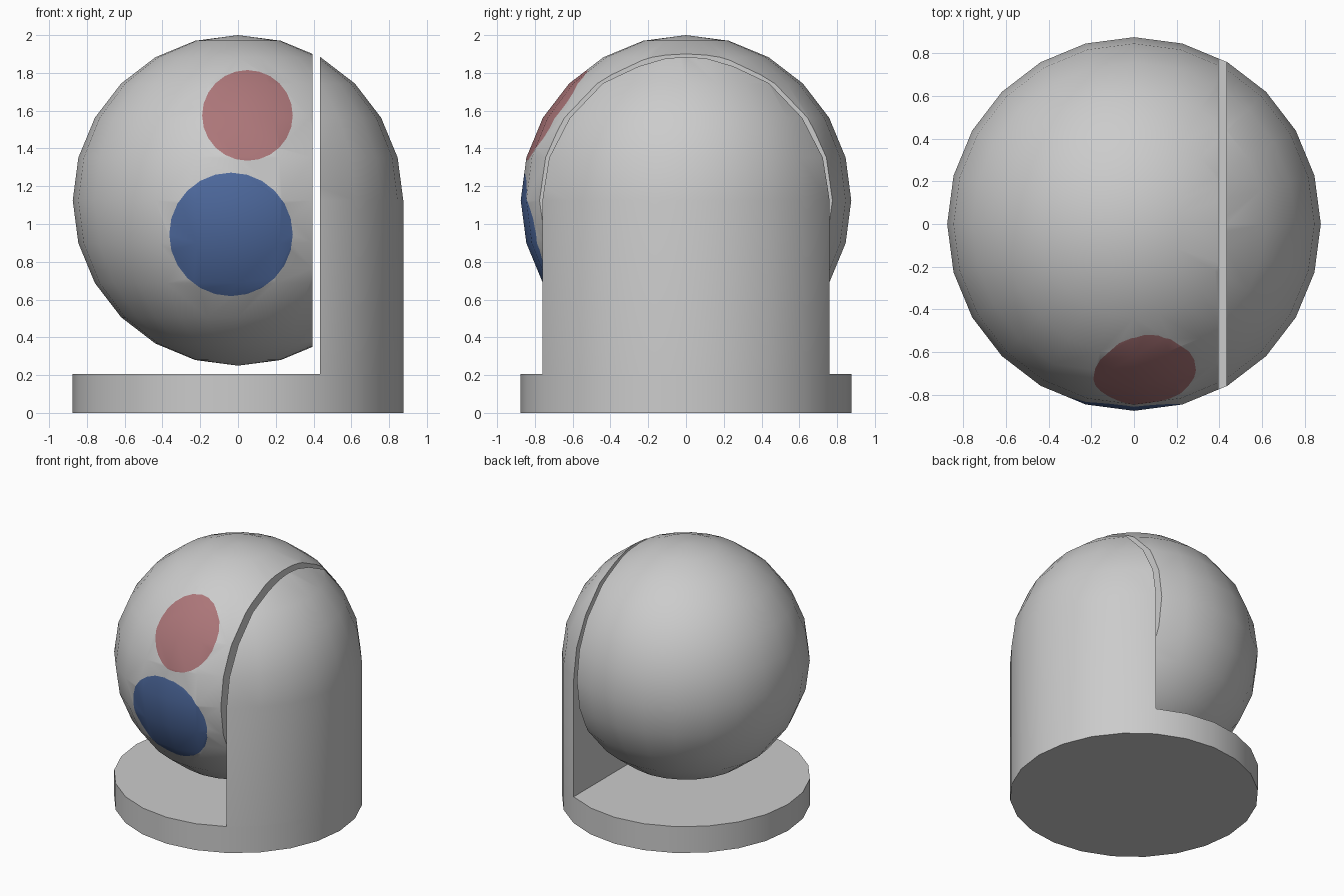
import bpy, bmesh, math

if "Cube" in bpy.data.objects:
    bpy.data.objects.remove(bpy.data.objects["Cube"])

R, CZ, SEG = 0.875, 1.125, 24


def finish(name, bm, color=None):
    mesh = bpy.data.meshes.new(name)
    bmesh.ops.recalc_face_normals(bm, faces=bm.faces)
    bm.to_mesh(mesh)
    bm.free()
    ob = bpy.data.objects.new(name, mesh)
    bpy.context.collection.objects.link(ob)
    if color:
        mat = bpy.data.materials.new(name + "_color")
        mat.diffuse_color = (*color, 1)
        mat.use_nodes = True
        mat.node_tree.nodes["Principled BSDF"].inputs["Base Color"].default_value = mat.diffuse_color
        mesh.materials.append(mat)
    return ob


def lathe(profile):
    """Revolve (radius, z) points, bottom to top, around z."""
    bm = bmesh.new()
    verts = [bm.verts.new((r, 0, z)) for r, z in profile]
    edges = [bm.edges.new(p) for p in zip(verts, verts[1:])]
    bmesh.ops.spin(bm, geom=verts + edges, axis=(0, 0, 1), cent=(0, 0, 0),
                   angle=math.tau, steps=SEG, use_duplicate=False)
    bmesh.ops.remove_doubles(bm, verts=bm.verts, dist=1e-5)
    return bm


def slice_x(bm, x, keep_right):
    """Cut with a vertical plane at x and cap the cut."""
    bmesh.ops.bisect_plane(bm, geom=bm.verts[:] + bm.edges[:] + bm.faces[:],
                           plane_co=(x, 0, 0), plane_no=(1, 0, 0),
                           clear_inner=keep_right, clear_outer=not keep_right)
    bmesh.ops.holes_fill(bm, edges=[e for e in bm.edges if e.is_boundary], sides=0)


def arc(start, end):
    return [(R * math.cos(math.radians(a)) if abs(a) < 90 else 0,
             CZ + R * math.sin(math.radians(a))) for a in range(start, end + 1, 15)]


def boolean(ob, cutter, operation):
    mod = ob.modifiers.new("cut", 'BOOLEAN')
    mod.object, mod.operation, mod.solver = cutter, operation, 'EXACT'
    bpy.context.view_layer.objects.active = ob
    bpy.ops.object.modifier_apply(modifier=mod.name)


def smooth(ob):
    bpy.ops.object.select_all(action='DESELECT')
    ob.select_set(True)
    bpy.context.view_layer.objects.active = ob
    bpy.ops.object.shade_smooth_by_angle(angle=math.radians(30))


def ball_mesh():
    bm = lathe(arc(-90, 90))
    slice_x(bm, 0.395, False)
    return bm


# Round base plate
base = finish("base_plate", lathe([(0, 0), (R, 0), (R, 0.205), (0, 0.205)]))

# Side housing: upright half shell with domed top
bm = lathe([(0, 0.1), (R, 0.1)] + arc(0, 90))
slice_x(bm, 0.433, True)
housing = finish("side_housing", bm)

# Ball head, sliced flat next to the housing
ball = finish("ball_head", ball_mesh())
parts = [base, housing, ball]

# Coloured windows flush with the ball surface
for name, x, z, r, color in (
        ("lower_lens", -0.037, 0.945, 0.327, (0.08, 0.15, 0.36)),
        ("upper_window", 0.05, 1.575, 0.24, (0.41, 0.18, 0.19))):
    bpy.ops.mesh.primitive_cylinder_add(vertices=SEG, radius=r, depth=0.8,
                                        location=(x, -0.8, z),
                                        rotation=(math.pi / 2, 0, 0))
    cutter = bpy.context.object
    lens = finish(name, ball_mesh(), color)
    boolean(lens, cutter, 'INTERSECT')
    boolean(ball, cutter, 'DIFFERENCE')
    bpy.data.objects.remove(cutter)
    parts.append(lens)

for ob in parts:
    smooth(ob)
